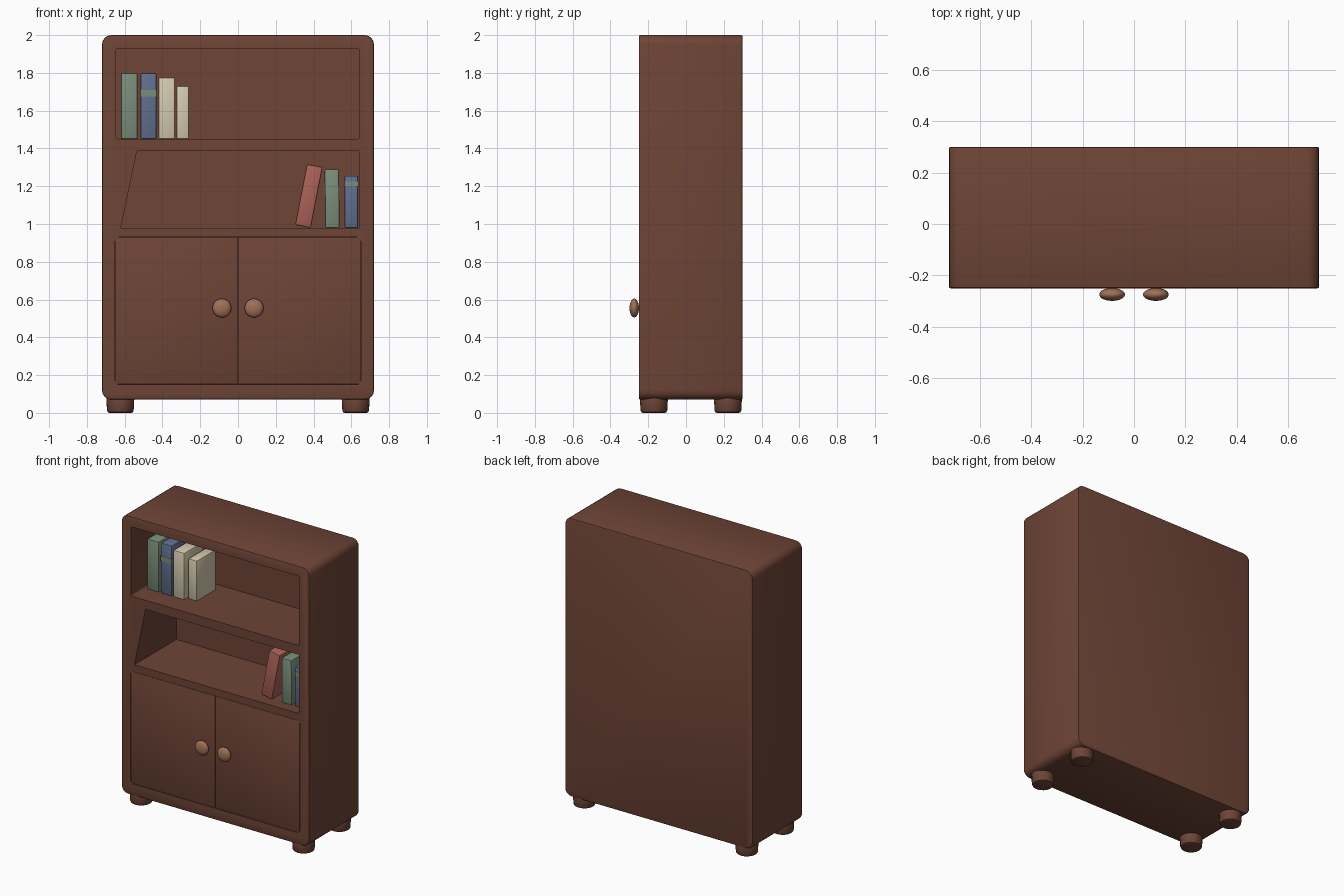
import bpy, bmesh
from math import radians, sin, cos, pi

cube = bpy.data.objects.get("Cube")
if cube:
    bpy.data.objects.remove(cube, do_unlink=True)


def material(name, rgb):
    m = bpy.data.materials.new(name)
    m.use_nodes = True
    m.diffuse_color = (*rgb, 1)
    m.node_tree.nodes["Principled BSDF"].inputs["Base Color"].default_value = (*rgb, 1)
    return m


WOOD = material("dark_wood", (.156, .058, .037))
KNOB = material("light_wood", (.352, .162, .091))
GREEN = material("sage_green", (.195, .27, .195))
BLUE = material("slate_blue", (.117, .159, .27))
CREAM = material("cream", (.665, .591, .429))
RED = material("brick_red", (.402, .122, .098))


def finish(name, bm, mat, bevel=0, segments=2, smooth=True):
    bmesh.ops.recalc_face_normals(bm, faces=bm.faces)
    mesh = bpy.data.meshes.new(name)
    bm.to_mesh(mesh)
    bm.free()
    mesh.materials.append(mat)
    ob = bpy.data.objects.new(name, mesh)
    bpy.context.collection.objects.link(ob)
    bpy.ops.object.select_all(action='DESELECT')
    ob.select_set(True)
    bpy.context.view_layer.objects.active = ob
    if bevel:
        mod = ob.modifiers.new("soft_edges", 'BEVEL')
        mod.width, mod.segments = bevel, segments
        bpy.ops.object.modifier_apply(modifier=mod.name)
    if smooth:
        bpy.ops.object.shade_smooth_by_angle(angle=radians(35))
    return ob


def prism(front, y0, y1, back=None):
    """Solid between an x-z outline at y0 and another (or the same) at y1."""
    bm = bmesh.new()
    a = [bm.verts.new((x, y0, z)) for x, z in front]
    b = [bm.verts.new((x, y1, z)) for x, z in (back or front)]
    bm.faces.new(a)
    bm.faces.new(b[::-1])
    for i in range(len(a)):
        j = (i + 1) % len(a)
        bm.faces.new((a[i], a[j], b[j], b[i]))
    return bm


def rect(x0, x1, z0, z1):
    return [(x0, z0), (x1, z0), (x1, z1), (x0, z1)]


def rounded(x0, x1, z0, z1, r, n=4):
    corners = [(x1 - r, z1 - r), (x0 + r, z1 - r), (x0 + r, z0 + r), (x1 - r, z0 + r)]
    return [(cx + r * cos(pi / 2 * (q + i / n)), cz + r * sin(pi / 2 * (q + i / n)))
            for q, (cx, cz) in enumerate(corners) for i in range(n + 1)]


# Cabinet body with open shelves and a shallow door recess cut into the front
body = finish("cabinet_body", prism(rounded(-.72, .72, .07, 2, .05), -.25, .30),
              WOOD, .008, smooth=False)
lower_front = [(-.62, .98), (.643, .98), (.643, 1.387), (-.535, 1.387)]
cuts = [
    prism(rounded(-.645, .643, 1.45, 1.93, .012), -.4, .20),
    prism(lower_front, -.25, .21, rect(-.62, .643, .98, 1.387)),
    prism(lower_front, -.4, -.249),
    prism(rounded(-.65, .65, .15, .93, .02), -.4, -.235),
]
for bm in cuts:
    cutter = finish("cutter", bm, WOOD, smooth=False)
    cutter.hide_render = True
    bpy.context.view_layer.objects.active = body
    mod = body.modifiers.new("opening", 'BOOLEAN')
    mod.operation, mod.object, mod.solver = 'DIFFERENCE', cutter, 'EXACT'
    bpy.ops.object.modifier_apply(modifier=mod.name)
    bpy.data.objects.remove(cutter, do_unlink=True)
bpy.ops.object.select_all(action='DESELECT')
body.select_set(True)
bpy.ops.object.shade_smooth_by_angle(angle=radians(35))

# Doors and round knobs
for side, s in (("right", -1), ("left", 1)):
    x0, x1 = sorted((s * .0015, s * .649))
    finish(side + "_door", prism(rect(x0, x1, .151, .929), -.25, -.23), WOOD, .005)
    bm = bmesh.new()
    bmesh.ops.create_uvsphere(bm, u_segments=20, v_segments=12, radius=.05)
    bmesh.ops.scale(bm, vec=(1, .5, 1), verts=bm.verts)
    bmesh.ops.translate(bm, vec=(s * .085, -.274, .555), verts=bm.verts)
    finish(side + "_knob", bm, KNOB)

# Four squat feet, narrower at the floor
for side, s in (("right", -1), ("left", 1)):
    for end, y in (("front", -.17), ("back", .222)):
        bm = bmesh.new()
        bmesh.ops.create_cone(bm, cap_ends=True, segments=16, radius1=.07,
                              radius2=.075, depth=.09)
        bmesh.ops.translate(bm, vec=(s * .623, y, .045), verts=bm.verts)
        finish(f"{end}_{side}_foot", bm, WOOD, .012)


def book(name, x0, x1, z0, z1, y0, mat, lean=0, depth=.21):
    """Upright book, turned about its own middle by the lean angle."""
    w, h = (x1 - x0) / 2, (z1 - z0) / 2
    ob = finish(name, prism(rect(-w, w, -h, h), 0, depth), mat, .007)
    ob.location = ((x0 + x1) / 2, y0, (z0 + z1) / 2)
    ob.rotation_euler.y = radians(lean)


def band(name, x0, x1, z0, z1, y0):
    """Thin strip wrapped across a book spine and its sides."""
    finish(name, prism(rect(x0 - .001, x1 + .001, z0, z1), y0 - .002, y0 + .006),
           GREEN, smooth=False)


# Books on the upper shelf
book("upper_green_book", -.62, -.532, 1.45, 1.80, -.11, GREEN)
book("upper_blue_book", -.515, -.432, 1.45, 1.80, -.11, BLUE)
band("upper_blue_book_band", -.515, -.432, 1.675, 1.71, -.11)
book("tall_cream_book", -.42, -.335, 1.45, 1.775, -.11, CREAM)
book("short_cream_book", -.326, -.26, 1.45, 1.73, -.08, CREAM)

# Books on the lower shelf
book("leaning_red_book", .333, .417, .984, 1.312, -.18, RED, 11)
book("lower_green_book", .46, .536, .98, 1.29, -.18, GREEN, -.5)
book("lower_blue_book", .564, .636, .98, 1.255, -.18, BLUE)
band("lower_blue_book_band", .564, .636, 1.2, 1.225, -.18)
